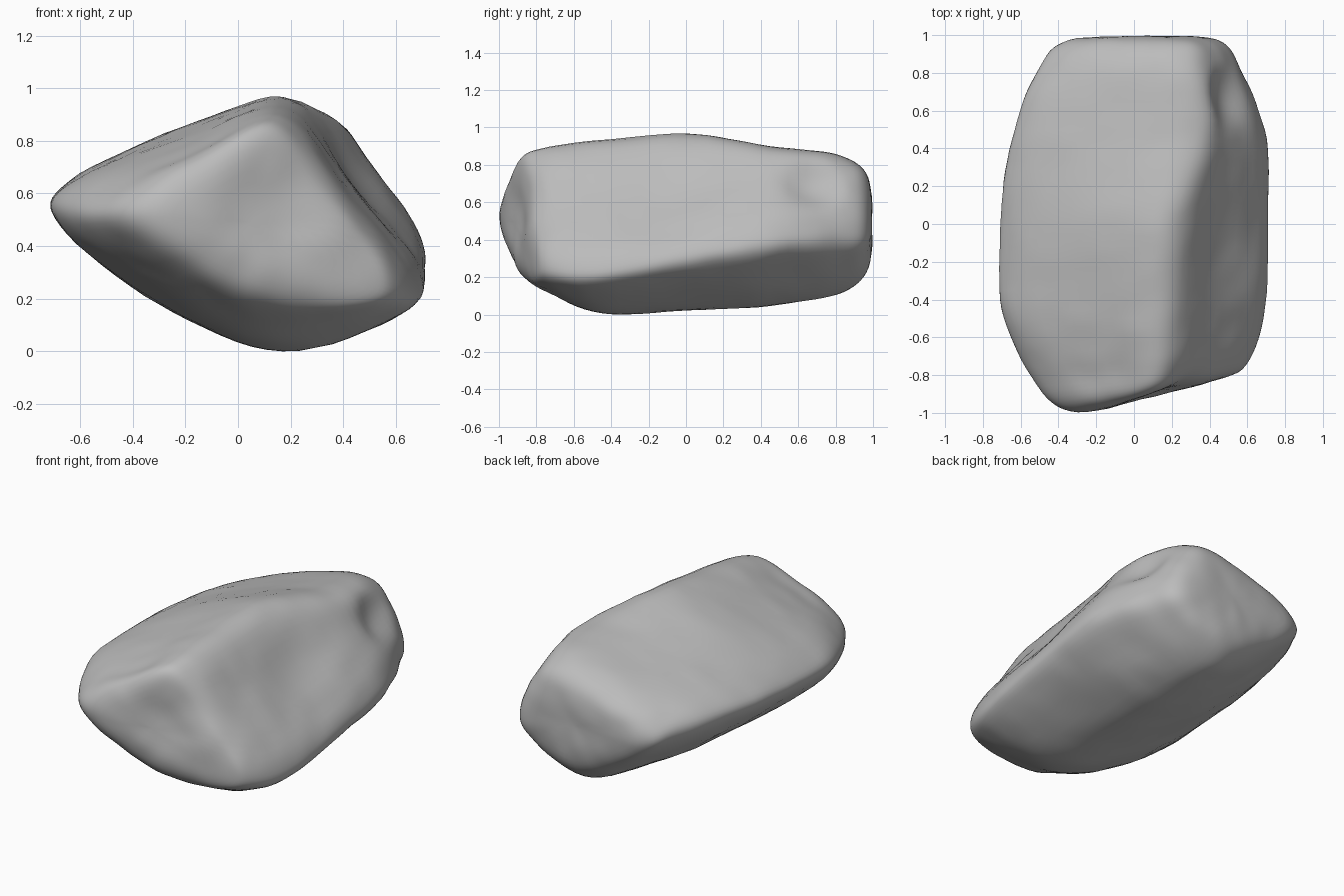
import bpy
import bmesh
from mathutils import Vector, noise

cube = bpy.data.objects.get("Cube")
if cube:
    bpy.data.objects.remove(cube, do_unlink=True)

# Stone material
stone = bpy.data.materials.new("stone grey")
stone.use_nodes = True
colour = (0.5, 0.5, 0.5, 1)
stone.diffuse_color = colour
bsdf = stone.node_tree.nodes["Principled BSDF"]
bsdf.inputs["Base Color"].default_value = colour
bsdf.inputs["Roughness"].default_value = 0.9

# Cross-sections from front to back: y, skew of y along x, then (x, z) corners
# left tip, upper left, slope, ridge, right slope, right edge, lower right, base, underside
front_face = (-.915, .22, [(-.34, .5), (-.28, .62), (-.12, .72), (.09, .81), (.25, .62),
                           (.45, .35), (.41, .24), (.1, .25), (-.13, .34)])
front_shoulder = (-.76, .06, [(-.55, .49), (-.45, .64), (-.14, .78), (.15, .895), (.37, .63),
                              (.59, .31), (.54, .17), (.12, .13), (-.25, .27)])
front_body = (-.45, 0, [(-.67, .48), (-.63, .64), (-.22, .81), (.17, .93), (.43, .62),
                        (.675, .3), (.63, .14), (.16, .005), (-.3, .19)])
middle = (0, 0, [(-.67, .49), (-.645, .65), (-.15, .88), (.21, .965), (.45, .67),
                 (.68, .39), (.65, .22), (.18, .02), (-.29, .19)])
back_body = (.45, 0, [(-.62, .51), (-.57, .67), (-.1, .83), (.33, .905), (.51, .71),
                      (.68, .47), (.65, .29), (.2, .05), (-.25, .2)])
back_shoulder = (.82, 0, [(-.5, .51), (-.42, .66), (-.08, .79), (.29, .855), (.45, .7),
                          (.56, .49), (.52, .32), (.15, .11), (-.2, .25)])
back_face = (.98, 0, [(-.35, .49), (-.26, .61), (0, .7), (.25, .74), (.38, .62),
                      (.44, .47), (.4, .36), (.13, .25), (-.14, .34)])


def ring(section):
    y, skew, corners = section
    return [Vector((x, y + skew * x, z)) for x, z in corners]


def pole(points, bulge):
    centre = sum(points, Vector()) / len(points) + Vector((0, bulge, 0))
    return [centre.copy() for _ in points]


def curve(points, steps, closed):
    """Smooth curve passing through all the points."""
    n = len(points)
    pick = (lambda i: points[i % n]) if closed else (lambda i: points[min(max(i, 0), n - 1)])
    result = []
    for i in range(n if closed else n - 1):
        a, b, c, d = (pick(i + k) for k in (-1, 0, 1, 2))
        for s in range(steps):
            t = s / steps
            result.append(b + (c - a) * t / 2
                          + (a - b * 2.5 + c * 2 - d / 2) * t * t
                          + ((b - c) * 1.5 + (d - a) / 2) * t ** 3)
    return result if closed else result + [points[-1].copy()]


# Loft through the sections, closing each end at a pole
sections = [front_face, front_shoulder, front_body, middle,
            back_body, back_shoulder, back_face]
rings = [ring(s) for s in sections]
rings = [pole(rings[0], -.02)] + rings + [pole(rings[-1], .02)]
rings = [curve(r, 8, True) for r in rings]
rows = [curve(list(line), 8, False) for line in zip(*rings)]

bm = bmesh.new()
grid = [[bm.verts.new(p) for p in row] for row in rows]
for row, following in zip(grid, grid[1:] + grid[:1]):
    for j in range(len(row) - 1):
        bm.faces.new((row[j], row[j + 1], following[j + 1], following[j]))
bmesh.ops.remove_doubles(bm, verts=bm.verts, dist=.0005)
bmesh.ops.recalc_face_normals(bm, faces=bm.faces)

# Wear the edges round
for _ in range(4):
    bmesh.ops.smooth_vert(bm, verts=bm.verts, factor=.5,
                          use_axis_x=True, use_axis_y=True, use_axis_z=True)
bm.normal_update()

# Gentle weathering
for v in bm.verts:
    v.co += v.normal * (.006 * noise.noise(v.co * 3) + .005 * noise.noise(v.co * 8))

# Shallow hollows: back right notch, right slope groove, front, and under the back right edge
hollows = [((.5, .68, .7), .2, .045), ((.5, -.1, .58), .35, .012),
           ((.15, -.88, .58), .28, .03), ((.58, .55, .2), .25, .02)]
for centre, radius, depth in hollows:
    for v in bm.verts:
        distance = (v.co - Vector(centre)).length / radius
        if distance < 1:
            v.co -= v.normal * depth * (1 - distance ** 2) ** 2

# Rest on the ground, centred
low = Vector([min(v.co[k] for v in bm.verts) for k in range(3)])
high = Vector([max(v.co[k] for v in bm.verts) for k in range(3)])
middle_point = (low + high) / 2
bmesh.ops.translate(bm, verts=bm.verts, vec=(-middle_point.x, -middle_point.y, -low.z))

mesh = bpy.data.meshes.new("boulder")
bm.to_mesh(mesh)
bm.free()
mesh.materials.append(stone)
boulder = bpy.data.objects.new("boulder", mesh)
bpy.context.collection.objects.link(boulder)
for polygon in mesh.polygons:
    polygon.use_smooth = True
